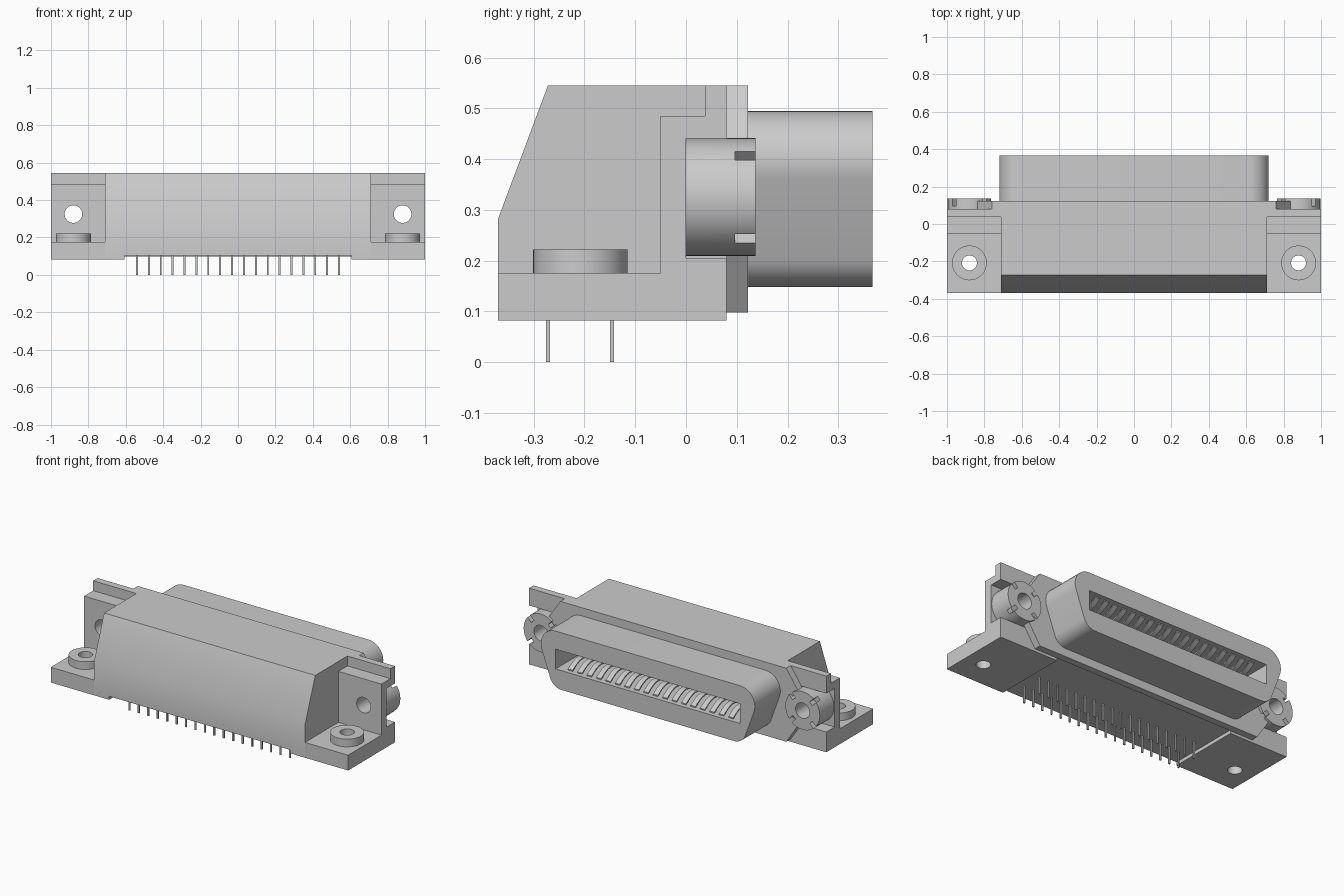
import bpy, bmesh, math
from mathutils import Matrix, Vector

cube = bpy.data.objects.get("Cube")
if cube:
    bpy.data.objects.remove(cube, do_unlink=True)

grey = bpy.data.materials.new("plain grey")
grey.use_nodes = True
grey.diffuse_color = (0.6, 0.6, 0.6, 1)
grey.node_tree.nodes["Principled BSDF"].inputs["Base Color"].default_value = (0.6, 0.6, 0.6, 1)


def finish(name, bm):
    bmesh.ops.recalc_face_normals(bm, faces=bm.faces)
    mesh = bpy.data.meshes.new(name)
    bm.to_mesh(mesh)
    bm.free()
    mesh.materials.append(grey)
    obj = bpy.data.objects.new(name, mesh)
    bpy.context.collection.objects.link(obj)
    return obj


def add_prism(bm, points, axis, start, end):
    """Extrude a 2D outline: axis 'x' takes (y, z) points, axis 'y' takes (x, z)."""
    place = {"x": lambda p, d: (d, p[0], p[1]), "y": lambda p, d: (p[0], d, p[1])}[axis]
    face = bm.faces.new([bm.verts.new(place(p, start)) for p in points])
    step = Vector(place((0, 0), end - start))
    top = bmesh.ops.extrude_face_region(bm, geom=[face])["geom"]
    bmesh.ops.translate(bm, vec=step, verts=[v for v in top if isinstance(v, bmesh.types.BMVert)])


def prism(name, points, axis, start, end):
    bm = bmesh.new()
    add_prism(bm, points, axis, start, end)
    return finish(name, bm)


def add_box(bm, center, size, turn=0):
    matrix = Matrix.Translation(center) @ Matrix.Rotation(turn, 4, "Y") @ Matrix.Diagonal((*size, 1))
    bmesh.ops.create_cube(bm, size=1, matrix=matrix)


def box(name, center, size):
    bm = bmesh.new()
    add_box(bm, center, size)
    return finish(name, bm)


def cylinder(name, center, radius, depth, axis):
    bm = bmesh.new()
    turn = Matrix.Rotation(math.pi / 2, 4, "X") if axis == "y" else Matrix()
    bmesh.ops.create_cone(bm, cap_ends=True, segments=48, radius1=radius, radius2=radius,
                          depth=depth, matrix=Matrix.Translation(center) @ turn)
    return finish(name, bm)


def activate(obj):
    bpy.ops.object.select_all(action="DESELECT")
    obj.select_set(True)
    bpy.context.view_layer.objects.active = obj


def combine(obj, other, operation="DIFFERENCE"):
    mod = obj.modifiers.new("combine", "BOOLEAN")
    mod.operation = operation
    mod.solver = "EXACT"
    mod.object = other
    activate(obj)
    bpy.ops.object.modifier_apply(modifier=mod.name)
    bpy.data.objects.remove(other, do_unlink=True)


def smooth(obj):
    activate(obj)
    bpy.ops.object.shade_smooth_by_angle(angle=math.radians(30))


def rounded(corners, radii, steps=10):
    """Round each corner of a convex outline with its own radius."""
    result = []
    for i, corner in enumerate(corners):
        p = Vector(corner)
        a = (Vector(corners[i - 1]) - p).normalized()
        b = (Vector(corners[(i + 1) % len(corners)]) - p).normalized()
        half = a.angle(b) / 2
        center = p + (a + b).normalized() * radii[i] / math.sin(half)
        from_dir = (p + a * radii[i] / math.tan(half) - center).normalized()
        to_dir = (p + b * radii[i] / math.tan(half) - center).normalized()
        for k in range(steps + 1):
            result.append(center + from_dir.slerp(to_dir, k / steps) * radii[i])
    return result


# Central housing with sloped front and relieved underside
housing = prism("housing", [(-0.37, 0.082), (-0.37, 0.283), (-0.272, 0.545), (0.08, 0.545), (0.08, 0.082)],
                "x", -0.71, 0.71)
combine(housing, box("underside_cutter", (0, -0.1, 0.053), (1.215, 1, 0.1)))
smooth(housing)

# Flange plate with pointed ends
plate = prism("flange_plate", [(-0.76, 0.545), (0.76, 0.545), (0.91, 0.325),
                               (0.76, 0.098), (-0.76, 0.098), (-0.91, 0.325)], "y", 0.08, 0.122)

# Mounting ends, bosses and threaded nuts
end_profile = [(-0.37, 0.082), (0.08, 0.082), (0.08, 0.205), (0, 0.205), (0, 0.44), (0.08, 0.44),
               (0.08, 0.545), (0.037, 0.545), (0.037, 0.485), (-0.05, 0.485), (-0.05, 0.175), (-0.37, 0.175)]
for side, word in ((1, "left"), (-1, "right")):
    x = side * 0.88
    end = prism(word + "_mounting_end", end_profile, "x", side * 0.71, side)
    combine(end, cylinder("boss", (x, -0.208, 0.19), 0.093, 0.064, "z"), "UNION")
    combine(end, cylinder("foot_hole", (x, -0.208, 0.15), 0.04, 0.4, "z"))
    combine(end, cylinder("wall_hole", (x, 0, 0.325), 0.047, 0.4, "y"))
    smooth(end)

    combine(plate, cylinder("plate_hole", (x, 0.1, 0.325), 0.1, 0.2, "y"))
    nut = cylinder(word + "_nut", (x, 0.0685, 0.325), 0.116, 0.137, "y")
    combine(nut, cylinder("nut_hole", (x, 0.07, 0.325), 0.047, 0.4, "y"))
    bm = bmesh.new()
    for k in range(4):
        turn = math.pi / 4 + k * math.pi / 2
        reach = Vector((math.cos(turn), 0, -math.sin(turn))) * 0.11
        add_box(bm, Vector((x, 0.137, 0.325)) + reach, (0.06, 0.08, 0.025), turn)
    combine(nut, finish("notch_cutter", bm))
    smooth(nut)

# Rounded plug shell with a long socket opening
shell = prism("plug_shell", rounded([(-0.763, 0.495), (0.763, 0.495), (0.637, 0.148), (-0.637, 0.148)],
                                    [0.1, 0.1, 0.08, 0.08]), "y", 0.122, 0.367)
combine(shell, box("socket_cutter", (0, 0.27, 0.325), (1.24, 0.26, 0.12)))
smooth(shell)

# Two rows of bowed spring contacts inside the socket
columns = [(i - 8.5) * 0.0635 for i in range(18)]
arc = [(0.15 + 0.19 * t / 8, 0.04 * math.sin(math.pi * t / 8)) for t in range(9)]
for word, base, way in (("lower", 0.264, 1), ("upper", 0.386, -1)):
    outline = [(y, base + way * (h + 0.008)) for y, h in arc]
    outline += [(y, base + way * h) for y, h in reversed(arc)]
    bm = bmesh.new()
    for x in columns:
        add_prism(bm, outline, "x", x - 0.016, x + 0.016)
    smooth(finish(word + "_contacts", bm))

# Two rows of solder pins
for word, y in (("front", -0.272), ("rear", -0.146)):
    bm = bmesh.new()
    for x in columns:
        add_box(bm, (x, y, 0.06), (0.01, 0.008, 0.12))
    finish(word + "_pins", bm)
